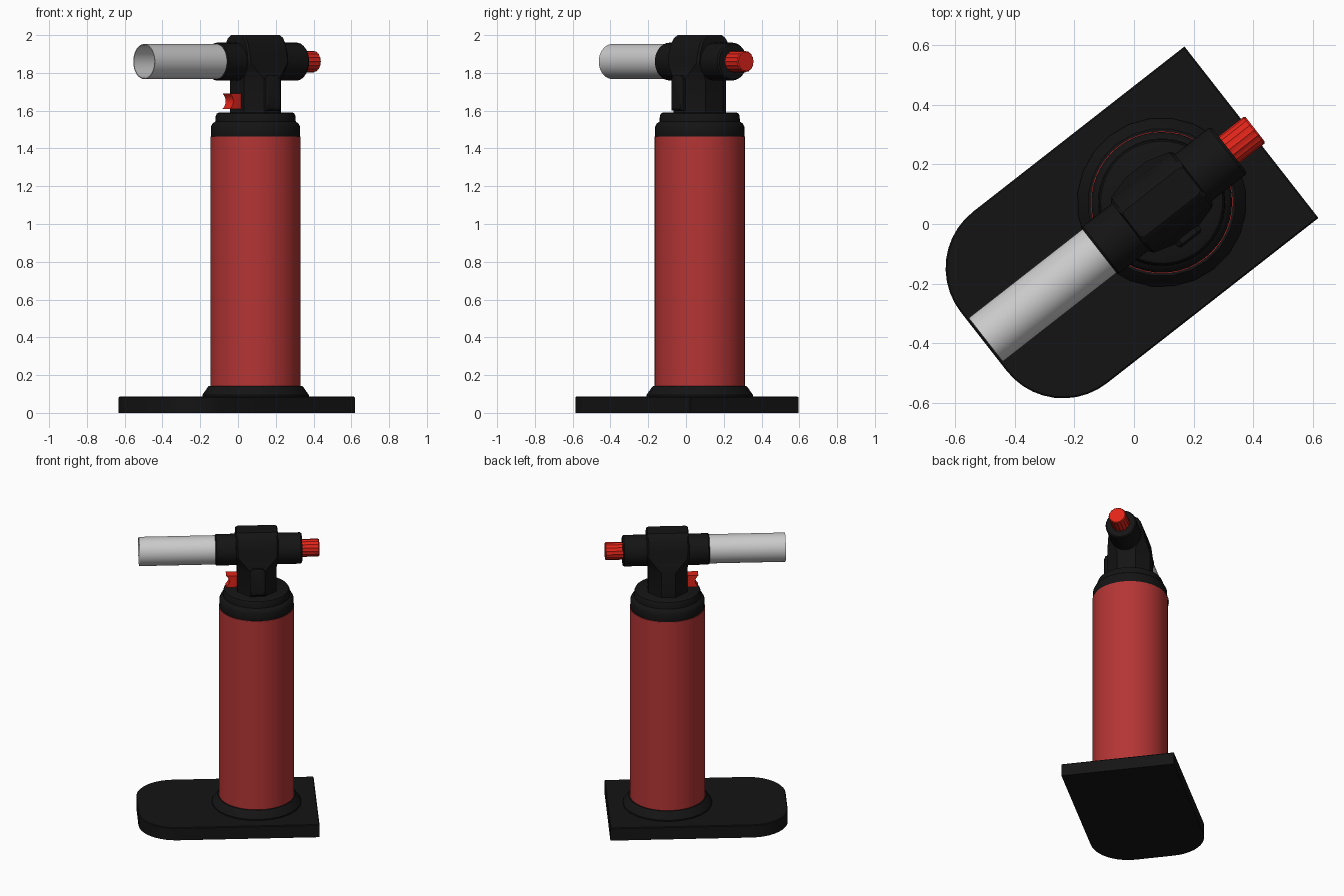
import bpy, bmesh, math
from mathutils import Matrix, Vector

if "Cube" in bpy.data.objects:
    bpy.data.objects.remove(bpy.data.objects["Cube"])

TURN = Matrix.Rotation(math.radians(38), 4, 'Z')   # whole torch is turned on the ground
BODY_U = 0.118                                     # tank position along the long axis
BARREL_Z = 1.86


def material(name, *rgb):
    m = bpy.data.materials.new(name)
    m.diffuse_color = (*rgb, 1)
    m.use_nodes = True
    m.node_tree.nodes["Principled BSDF"].inputs["Base Color"].default_value = m.diffuse_color
    return m


BLACK = material("black_plastic", 0.007, 0.007, 0.007)
TANK_RED = material("tank_red", 0.46, 0.035, 0.035)
BRIGHT_RED = material("bright_red", 0.75, 0.018, 0.01)
STEEL = material("steel", 0.6, 0.6, 0.6)


def finish(name, bm, mat, angle=35):
    bmesh.ops.remove_doubles(bm, verts=bm.verts, dist=1e-5)
    bmesh.ops.recalc_face_normals(bm, faces=bm.faces)
    bm.transform(TURN)
    me = bpy.data.meshes.new(name)
    bm.to_mesh(me)
    bm.free()
    ob = bpy.data.objects.new(name, me)
    bpy.context.collection.objects.link(ob)
    me.materials.append(mat)
    bpy.ops.object.select_all(action='DESELECT')
    ob.select_set(True)
    bpy.context.view_layer.objects.active = ob
    bpy.ops.object.shade_smooth_by_angle(angle=math.radians(angle))
    return ob


def loft(name, rings, mat, angle=35):
    """Skin a stack of equal-length point rings and cap both ends."""
    bm = bmesh.new()
    rows = [[bm.verts.new(p) for p in ring] for ring in rings]
    n = len(rows[0])
    for a, b in zip(rows, rows[1:]):
        for i in range(n):
            j = (i + 1) % n
            bm.faces.new((a[i], a[j], b[j], b[i]))
    bm.faces.new(rows[0])
    bm.faces.new(rows[-1])
    return finish(name, bm, mat, angle)


def lathe(name, profile, mat, sides=48, along_barrel=False, flute=0.0):
    """Profile of (radius, height); upright on the tank axis or lying on the barrel axis."""
    rings = []
    for r, h in profile:
        ring = []
        for i in range(sides):
            a = 2 * math.pi * i / sides
            k = r * (1 - flute * (i % 2))
            c, s = k * math.cos(a), k * math.sin(a)
            ring.append((h, c, BARREL_Z + s) if along_barrel else (BODY_U + c, s, h))
        rings.append(ring)
    return loft(name, rings, mat)


def chamfered(hu, hv, c, z):
    """Eight-sided ring: rectangle with cut corners."""
    pts = [(hu, c - hv), (hu, hv - c), (hu - c, hv), (c - hu, hv),
           (-hu, hv - c), (-hu, c - hv), (c - hu, -hv), (hu - c, -hv)]
    return [(BODY_U + u, v, z) for u, v in pts]


# Foot plate: square at the back, rounded at the nozzle end
def plate_ring(z, inset=0.0):
    r, hw, u0, u1 = 0.24, 0.365, -0.64, 0.5
    pts = [(u1 - inset, -hw + inset, z), (u1 - inset, hw - inset, z)]
    for start, v in ((90, hw - r), (180, r - hw)):
        for i in range(11):
            a = math.radians(start + 9 * i)
            pts.append((u0 + r + (r - inset) * math.cos(a), v + (r - inset) * math.sin(a), z))
    return pts


loft("foot_plate", [plate_ring(0), plate_ring(0.082), plate_ring(0.087, 0.005)], BLACK)

# Foot collar, tank and shoulder cap
lathe("foot_collar", [(0.284, 0.08), (0.284, 0.095), (0.255, 0.136), (0.248, 0.143), (0.2, 0.143)], BLACK, 24)
lathe("tank", [(0.239, 0.12), (0.239, 1.463)], TANK_RED, 64)
lathe("shoulder_cap", [(0.232, 1.45), (0.236, 1.465), (0.236, 1.515), (0.228, 1.532), (0.213, 1.542),
                       (0.211, 1.572), (0.205, 1.585), (0.195, 1.59)], BLACK)

# Neck blending into the saddle-shaped head
loft("head", [chamfered(*row) for row in (
    (0.125, 0.14, 0.08, 1.57), (0.125, 0.14, 0.08, 1.76), (0.132, 0.128, 0.045, 1.81),
    (0.134, 0.118, 0.012, 1.85), (0.134, 0.112, 0.01, 1.90), (0.134, 0.095, 0.01, 1.955),
    (0.134, 0.075, 0.01, 1.985), (0.128, 0.055, 0.01, 2.0))], BLACK, 25)

# Raised panel on one side of the neck
panel = []
for v, inset in ((-0.13, 0), (-0.152, 0), (-0.16, 0.01)):
    w, z0, z1, c = 0.05 - inset, 1.60 + inset, 1.785 - inset, 0.018
    panel.append([(BODY_U + u, v, z) for u, z in (
        (-w, z0), (w, z0), (w, z1 - c), (w - c, z1), (c - w, z1), (-w, z1 - c))])
loft("neck_panel", panel, BLACK)

# Barrel through the head
lathe("barrel", [(0.094, -0.147), (0.1, -0.14), (0.1, 0.396), (0.093, 0.405), (0.05, 0.405)],
      BLACK, 40, True)

# Hollow flame tube
lathe("flame_tube", [(0.0005, -0.17), (0.088, -0.17), (0.088, -0.631), (0.093, -0.631),
                     (0.093, -0.135), (0.0005, -0.135)], STEEL, 48, True)

# Fluted gas knob
lathe("gas_knob", [(0.057, 0.39), (0.057, 0.51), (0.052, 0.516)], BRIGHT_RED, 32, True, 0.06)

# Trigger with a hollowed finger face
face = [(-0.077 + 0.02 * (1 - ((z - 1.65) / 0.04) ** 2), z)
        for z in (1.61 + 0.01 * i for i in range(9))]
side = face + [(0.02, 1.69), (0.02, 1.61)]
loft("trigger", [[(u, v, z) for u, z in side] for v in (-0.033, 0.033)], BRIGHT_RED)
